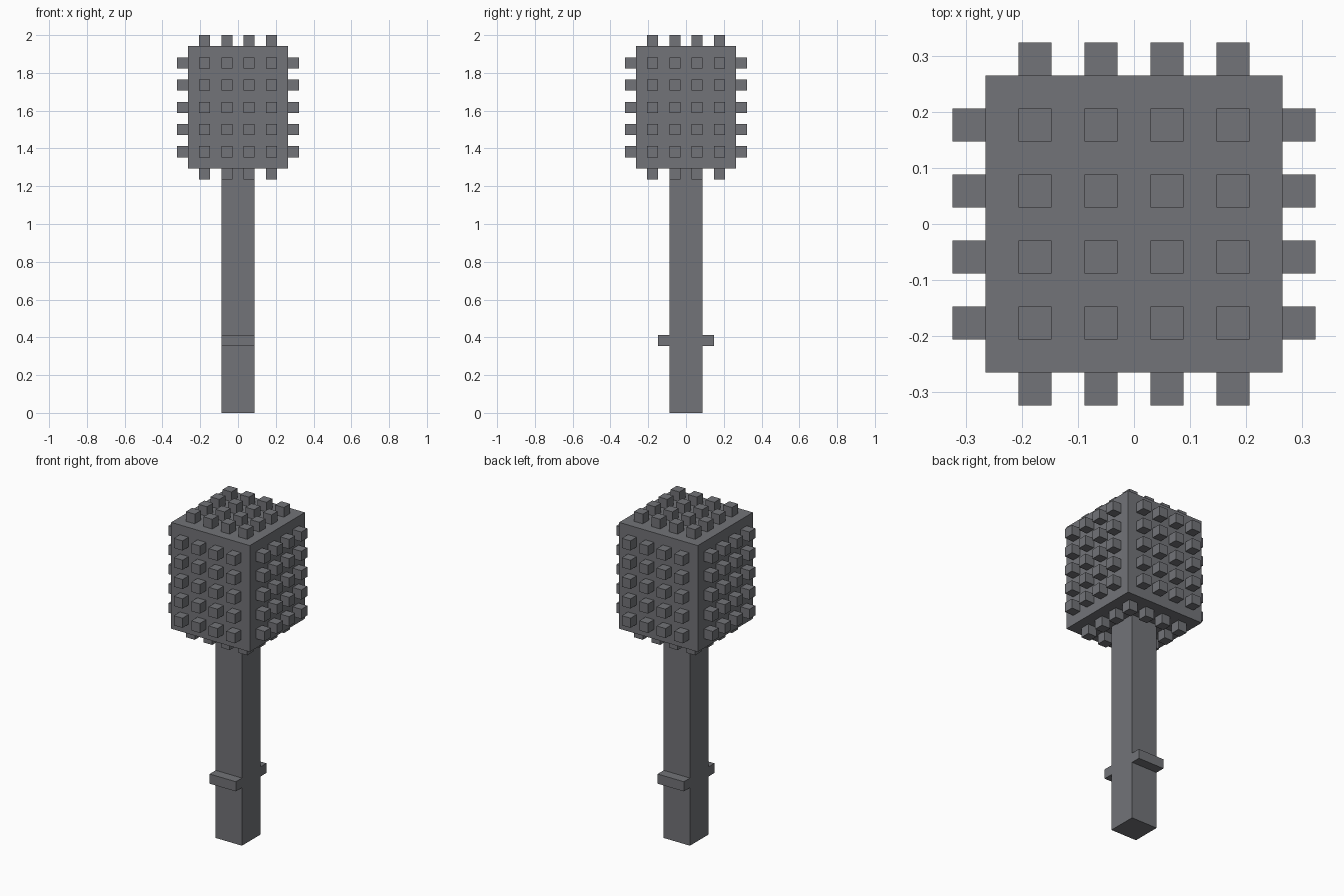
import bpy
import bmesh
from mathutils import Matrix, Vector

cube = bpy.data.objects.get("Cube")
if cube:
    bpy.data.objects.remove(cube, do_unlink=True)

U = 2 / 34  # one block, the grid step every part follows

steel = bpy.data.materials.new("steel_grey")
steel.use_nodes = True
GREY = (0.17, 0.173, 0.188, 1)
steel.diffuse_color = GREY
steel.node_tree.nodes["Principled BSDF"].inputs["Base Color"].default_value = GREY


def blocks(name, boxes):
    """One object made of boxes, each a (centre, size) pair in blocks."""
    bm = bmesh.new()
    for centre, size in boxes:
        place = Matrix.Translation(Vector(centre) * U)
        bmesh.ops.create_cube(bm, size=U, matrix=place @ Matrix.Diagonal((*size, 1)))
    mesh = bpy.data.meshes.new(name)
    bm.to_mesh(mesh)
    bm.free()
    mesh.materials.append(steel)
    obj = bpy.data.objects.new(name, mesh)
    bpy.context.collection.objects.link(obj)
    return obj


# Handle, crossguard and head
blocks("handle", [((0, 0, 11), (3, 3, 22))])
blocks("crossguard", [((0, s * 2, 6.5), (3, 1, 1)) for s in (-1, 1)])
blocks("head", [((0, 0, 27.5), (9, 9, 11))])

# Studs on the four sides, the top and the underside around the handle
cols = (-3, -1, 1, 3)
rows = [23.5 + 2 * i for i in range(5)]
stud = (1, 1, 1)
for name, s in (("front", -1), ("back", 1)):
    blocks(name + "_studs", [((c, s * 5, z), stud) for c in cols for z in rows])
for name, s in (("right", -1), ("left", 1)):
    blocks(name + "_studs", [((s * 5, c, z), stud) for c in cols for z in rows])
blocks("top_studs", [((x, y, 33.5), stud) for x in cols for y in cols])
blocks("underside_studs", [((x, y, 21.5), stud) for x in cols for y in cols
                           if max(abs(x), abs(y)) > 1])
